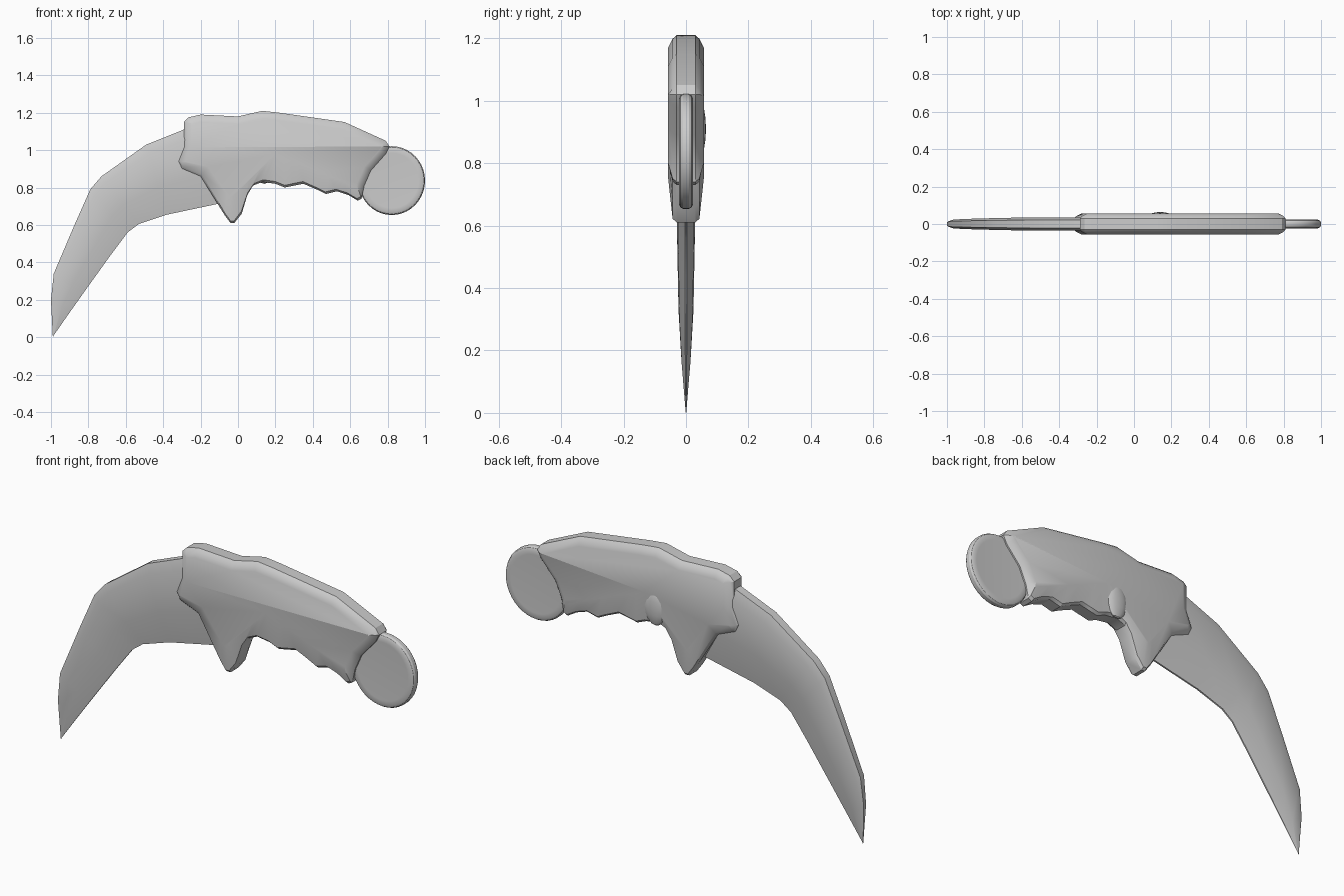
import bpy, bmesh, math
from mathutils import Vector

if "Cube" in bpy.data.objects:
    bpy.data.objects.remove(bpy.data.objects["Cube"])


def finish(name, bm, angle=30):
    bmesh.ops.recalc_face_normals(bm, faces=bm.faces)
    mesh = bpy.data.meshes.new(name)
    bm.to_mesh(mesh)
    bm.free()
    obj = bpy.data.objects.new(name, mesh)
    bpy.context.collection.objects.link(obj)
    bpy.ops.object.select_all(action='DESELECT')
    obj.select_set(True)
    bpy.context.view_layer.objects.active = obj
    bpy.ops.object.shade_smooth_by_angle(angle=math.radians(angle))
    return obj


def loft(name, rings, angle=30):
    """Skin closed rings of 3D points and cap both ends."""
    bm = bmesh.new()
    loops = [[bm.verts.new(p) for p in ring] for ring in rings]
    n = len(loops[0])
    for a, b in zip(loops, loops[1:]):
        for i in range(n):
            j = (i + 1) % n
            bm.faces.new((a[i], a[j], b[j], b[i]))
    bm.faces.new(loops[0])
    bm.faces.new(loops[-1])
    return finish(name, bm, angle)


def plate(name, layers, angle=30):
    """Mirror (outline, half thickness) layers, listed rim first, across y = 0."""
    rings = [[(x, -y, z) for x, z in pts] for pts, y in reversed(layers)]
    rings += [[(x, y, z) for x, z in pts] for pts, y in layers]
    return loft(name, rings, angle)


# Blade: spine x, z, cutting edge x, z, half thickness
sections = [
    (-0.15, 1.14, -0.02, 0.74, 0.036), (-0.29, 1.11, -0.12, 0.71, 0.036),
    (-0.49, 1.03, -0.38, 0.655, 0.035), (-0.73, 0.86, -0.53, 0.605, 0.033),
    (-0.79, 0.79, -0.59, 0.56, 0.031), (-0.87, 0.61, -0.68, 0.44, 0.029),
    (-0.985, 0.34, -0.82, 0.245, 0.024), (-1.0, 0.2, -0.905, 0.125, 0.016),
    (-0.99, 0.0, -0.985, 0.01, 0.001)]
shape = [(0, 0.6), (0.12, 1), (0.6, 0.85), (1, 0.12)]
shape += [(t, -k) for t, k in reversed(shape)]
loft("blade", [[(sx + (ex - sx) * t, w * k, sz + (ez - sz) * t) for t, k in shape]
               for sx, sz, ex, ez, w in sections])

# Handle: back and ends of the outline, running clockwise
upper = [(-0.30, 0.90), (-0.32, 0.94), (-0.29, 1.02), (-0.29, 1.15), (-0.265, 1.175),
         (-0.2, 1.19), (0, 1.18), (0.13, 1.21), (0.22, 1.2), (0.57, 1.15),
         (0.79, 1.05), (0.81, 1.02), (0.79, 0.98), (0.71, 0.89), (0.675, 0.81)]
# Finger grooves and guard spike: outline x, z and face crease x, z
lower = [(0.66, 0.74, 0.64, 0.80), (0.64, 0.73, 0.61, 0.81), (0.59, 0.76, 0.56, 0.83),
         (0.53, 0.78, 0.49, 0.86), (0.47, 0.765, 0.43, 0.885), (0.42, 0.79, 0.38, 0.905),
         (0.35, 0.82, 0.33, 0.92), (0.30, 0.81, 0.28, 0.945), (0.25, 0.80, 0.24, 0.96),
         (0.20, 0.82, 0.20, 0.98), (0.13, 0.83, 0.165, 0.94), (0.08, 0.81, 0.12, 0.90),
         (0.05, 0.76, 0.06, 0.84), (0.02, 0.66, -0.01, 0.77), (-0.02, 0.61, -0.025, 0.75),
         (-0.04, 0.61, -0.04, 0.75), (-0.07, 0.65, -0.06, 0.77), (-0.2, 0.86, -0.16, 0.91)]
outline = [Vector(p) for p in upper] + [Vector(p[:2]) for p in lower]
crease = []
for i in range(len(upper)):
    t = (outline[i + 1] - outline[i - 1]).normalized()
    crease.append(outline[i] + Vector((t.y, -t.x)) * 0.04)
crease += [Vector(p[2:]) for p in lower]
shoulder = [o + (c - o).normalized() * 0.012 for o, c in zip(outline, crease)]
plate("handle", [(outline, 0.03), (shoulder, 0.043), (crease, 0.057)])

# Raised swelling on the back of the handle
bm = bmesh.new()
bmesh.ops.create_uvsphere(bm, u_segments=16, v_segments=8, radius=1)
for v in bm.verts:
    v.co = Vector((0.14 + v.co.x * 0.06, 0.043 + v.co.y * 0.021, 0.91 + v.co.z * 0.09))
finish("back_swelling", bm)


# Pommel disc with a rounded rim
def circle(r):
    return [(0.822 + r * 0.178 * math.cos(a * math.tau / 40),
             0.837 + r * 0.184 * math.sin(a * math.tau / 40)) for a in range(40)]


plate("pommel_disc", [(circle(1), 0.009), (circle(0.97), 0.018),
                      (circle(0.91), 0.023), (circle(0.8), 0.022)])
